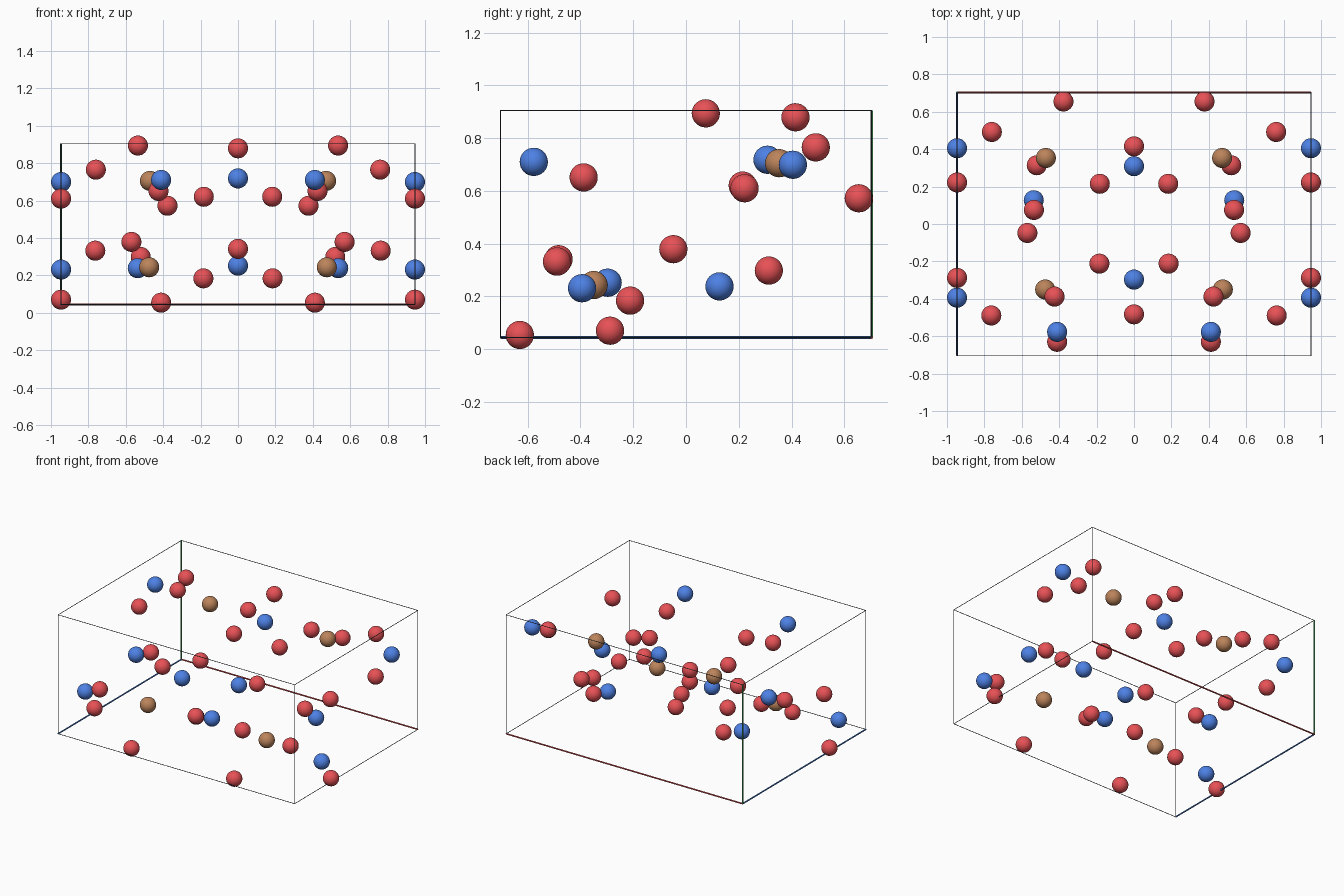
import bpy
from mathutils import Vector

if "Cube" in bpy.data.objects:
    bpy.data.objects.remove(bpy.data.objects["Cube"])

HX, HY, Z0, Z1 = 0.946, 0.704, 0.044, 0.904   # unit cell limits
R = 0.0535                                     # atom radius
DROP = 0.004                                   # settles the lowest atoms on z = 0


def material(name, rgb):
    m = bpy.data.materials.new(name)
    m.diffuse_color = (*rgb, 1)
    m.use_nodes = True
    m.node_tree.nodes["Principled BSDF"].inputs["Base Color"].default_value = m.diffuse_color
    return m


RED = material("atom red", (0.82, 0.085, 0.095))
BLUE = material("atom blue", (0.075, 0.22, 0.78))
BROWN = material("atom brown", (0.50, 0.23, 0.105))
SLATE = material("frame slate", (0.05, 0.065, 0.09))
AX_RED = material("axis red", (0.70, 0.08, 0.08))
AX_GREEN = material("axis green", (0.08, 0.40, 0.12))
AX_BLUE = material("axis blue", (0.08, 0.25, 0.75))


def atom(name, loc, mat):
    bpy.ops.mesh.primitive_uv_sphere_add(segments=32, ring_count=16, radius=R, location=loc)
    o = bpy.context.object
    o.name = name
    o.data.materials.append(mat)
    bpy.ops.object.shade_smooth()


def rod(name, a, b, radius, mat):
    a, b = Vector(a), Vector(b)
    bpy.ops.mesh.primitive_cylinder_add(vertices=12, radius=radius, depth=(b - a).length,
                                        location=(a + b) / 2)
    o = bpy.context.object
    o.name = name
    o.rotation_euler = (b - a).to_track_quat('Z', 'Y').to_euler()
    o.data.materials.append(mat)
    bpy.ops.object.shade_smooth_by_angle()


# Atoms: (x, y, z), mirrored across x = 0
atoms = {
    "red_atom": (RED, [
        (.535, .075, .898), (0, .415, .883), (.76, .492, .769), (.946, .222, .614),
        (.183, .215, .624), (.425, -.388, .655), (.377, .655, .576), (.57, -.048, .383),
        (0, -.483, .345), (.763, -.489, .336), (.52, .314, .302), (.185, -.212, .188),
        (.946, -.288, .074), (.411, -.63, .058)]),
    "blue_atom": (BLUE, [
        (.411, -.577, .714), (0, .309, .722), (.946, .405, .703),
        (0, -.297, .256), (.946, -.394, .235), (.536, .127, .242)]),
    "brown_atom": (BROWN, [(.471, .353, .709), (.475, -.35, .247)]),
}
for name, (mat, points) in atoms.items():
    for x, y, z in points:
        for sx in ((1, -1) if x else (1,)):
            atom(name, (sx * x, y, z - DROP), mat)

# Cell frame: three thick coloured axes meet at the back left bottom corner
THIN, THICK = 0.002, 0.005
for y in (-HY, HY):
    for z in (Z0, Z1):
        axis = y > 0 and z == Z0
        rod("axis_x" if axis else "frame_edge_x", (-HX, y, z), (HX, y, z),
            THICK if axis else THIN, AX_RED if axis else SLATE)
for x in (-HX, HX):
    for z in (Z0, Z1):
        axis = x < 0 and z == Z0
        rod("axis_y" if axis else "frame_edge_y", (x, -HY, z), (x, HY, z),
            THICK if axis else THIN, AX_BLUE if axis else SLATE)
    for y in (-HY, HY):
        axis = x < 0 and y > 0
        rod("axis_z" if axis else "frame_edge_z", (x, y, Z0), (x, y, Z1),
            THICK if axis else THIN, AX_GREEN if axis else SLATE)
